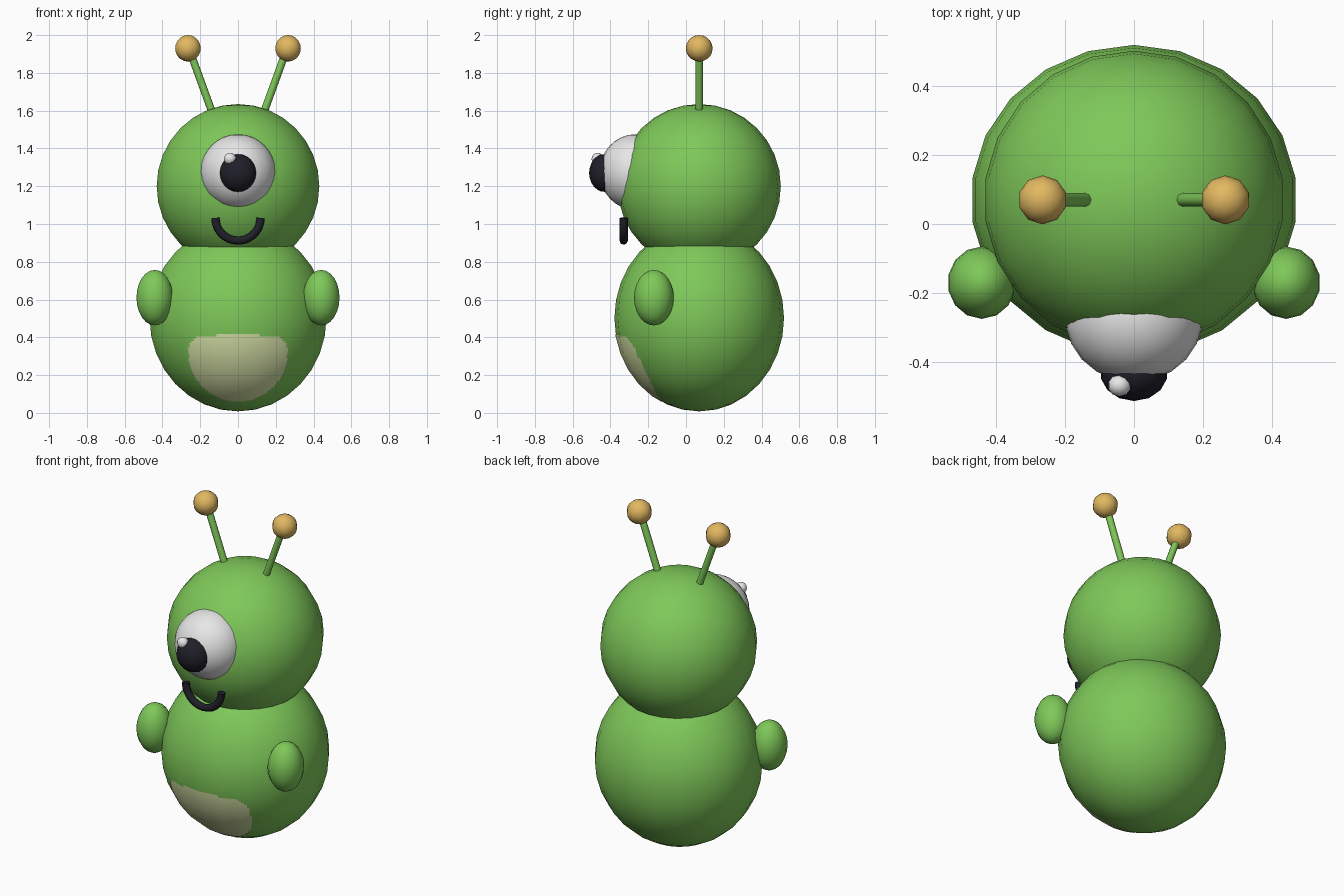
import bpy, bmesh, math
from mathutils import Vector

cube = bpy.data.objects.get("Cube")
if cube:
    bpy.data.objects.remove(cube)


def material(name, rgb):
    m = bpy.data.materials.new(name)
    m.use_nodes = True
    m.diffuse_color = (*rgb, 1)
    m.node_tree.nodes["Principled BSDF"].inputs["Base Color"].default_value = (*rgb, 1)
    return m


GREEN = material("leaf green", (0.21, 0.58, 0.10))
CREAM = material("pale belly", (0.70, 0.79, 0.40))
WHITE = material("eye white", (0.82, 0.82, 0.82))
BLACK = material("near black", (0.014, 0.014, 0.022))
GOLD = material("gold", (0.76, 0.48, 0.12))


def finish(name, bm, mat):
    bmesh.ops.recalc_face_normals(bm, faces=bm.faces)
    me = bpy.data.meshes.new(name)
    bm.to_mesh(me)
    bm.free()
    me.shade_smooth()
    me.materials.append(mat)
    ob = bpy.data.objects.new(name, me)
    bpy.context.collection.objects.link(ob)
    return ob


def ball_mesh(centre, radii, segs, rings):
    bm = bmesh.new()
    bmesh.ops.create_uvsphere(bm, u_segments=segs, v_segments=rings, radius=1)
    for v in bm.verts:
        v.co = Vector(c + p * r for c, p, r in zip(centre, v.co, radii))
    return bm


def ball(name, mat, centre, radii, segs=22, rings=16):
    return finish(name, ball_mesh(centre, radii, segs, rings), mat)


def tube(name, mat, path, radius, sides):
    """Capped tube along a path lying in an xz plane."""
    bm = bmesh.new()
    loops = []
    for i, p in enumerate(path):
        t = (path[min(i + 1, len(path) - 1)] - path[max(i - 1, 0)]).normalized()
        u = Vector((0, 1, 0))
        w = t.cross(u)
        angles = [math.tau * k / sides for k in range(sides)]
        loops.append([bm.verts.new(p + radius * (math.cos(a) * u + math.sin(a) * w)) for a in angles])
    for a, b in zip(loops, loops[1:]):
        for k in range(sides):
            n = (k + 1) % sides
            bm.faces.new((a[k], a[n], b[n], b[k]))
    bm.faces.new(loops[0])
    bm.faces.new(loops[-1])
    ob = finish(name, bm, mat)
    bpy.ops.object.select_all(action="DESELECT")
    ob.select_set(True)
    bpy.context.view_layer.objects.active = ob
    bpy.ops.object.shade_smooth_by_angle(angle=math.radians(50))
    return ob


# Body and head
BODY_C, BODY_R = Vector((0, 0.07, 0.502)), Vector((0.473, 0.449, 0.494))
ball("body", GREEN, BODY_C, BODY_R)
ball("head", GREEN, (0, 0.07, 1.2), (0.435, 0.432, 0.435))


# Belly patch: thin skin over the lower front of the body
def on_belly(p):
    across, up = abs(p.x) / 0.262, p.z - 0.32
    if p.y > BODY_C.y:
        return False
    if up > 0:
        return across ** 4 + (up / 0.092) ** 4 < 1
    return across ** 2 + (up / 0.26) ** 2 < 1


bm = ball_mesh(BODY_C, BODY_R * 1.005, 22, 16)
bmesh.ops.subdivide_edges(bm, edges=bm.edges, cuts=7, use_grid_fill=True)
outside = [f for f in bm.faces if not on_belly(f.calc_center_median())]
bmesh.ops.delete(bm, geom=outside, context="FACES")
belly = finish("belly_patch", bm, CREAM).data
if sum(p.normal.y for p in belly.polygons) > 0:
    belly.flip_normals()
belly.normals_split_custom_set_from_vertices(
    [Vector(d / r ** 2 for d, r in zip(v.co - BODY_C, BODY_R)).normalized() for v in belly.vertices])

# Single eye
ball("eye", WHITE, (0, -0.268, 1.275), (0.2, 0.19, 0.2), 22, 16)
ball("pupil", BLACK, (0, -0.43, 1.27), (0.098, 0.083, 0.1), 14, 12)
ball("eye_glint", WHITE, (-0.042, -0.468, 1.345), (0.034, 0.032, 0.032), 10, 8)

# Smile
arc = [math.pi * (1 + k / 14) for k in range(15)]
tube("mouth", BLACK, [Vector((0.12 * math.cos(a), -0.33, 1.032 + 0.12 * math.sin(a))) for a in arc], 0.022, 8)

# Arms and antennae on both sides
for side, s in (("left", 1), ("right", -1)):
    ball(side + "_arm", GREEN, (s * 0.441, -0.17, 0.61), (0.099, 0.105, 0.147), 14, 12)
    tube(side + "_antenna_stem", GREEN, [Vector((s * 0.14, 0.07, 1.6)), Vector((s * 0.26, 0.07, 1.93))], 0.02, 8)
    ball(side + "_antenna_tip", GOLD, (s * 0.265, 0.07, 1.93), (0.071, 0.071, 0.07), 10, 10)
